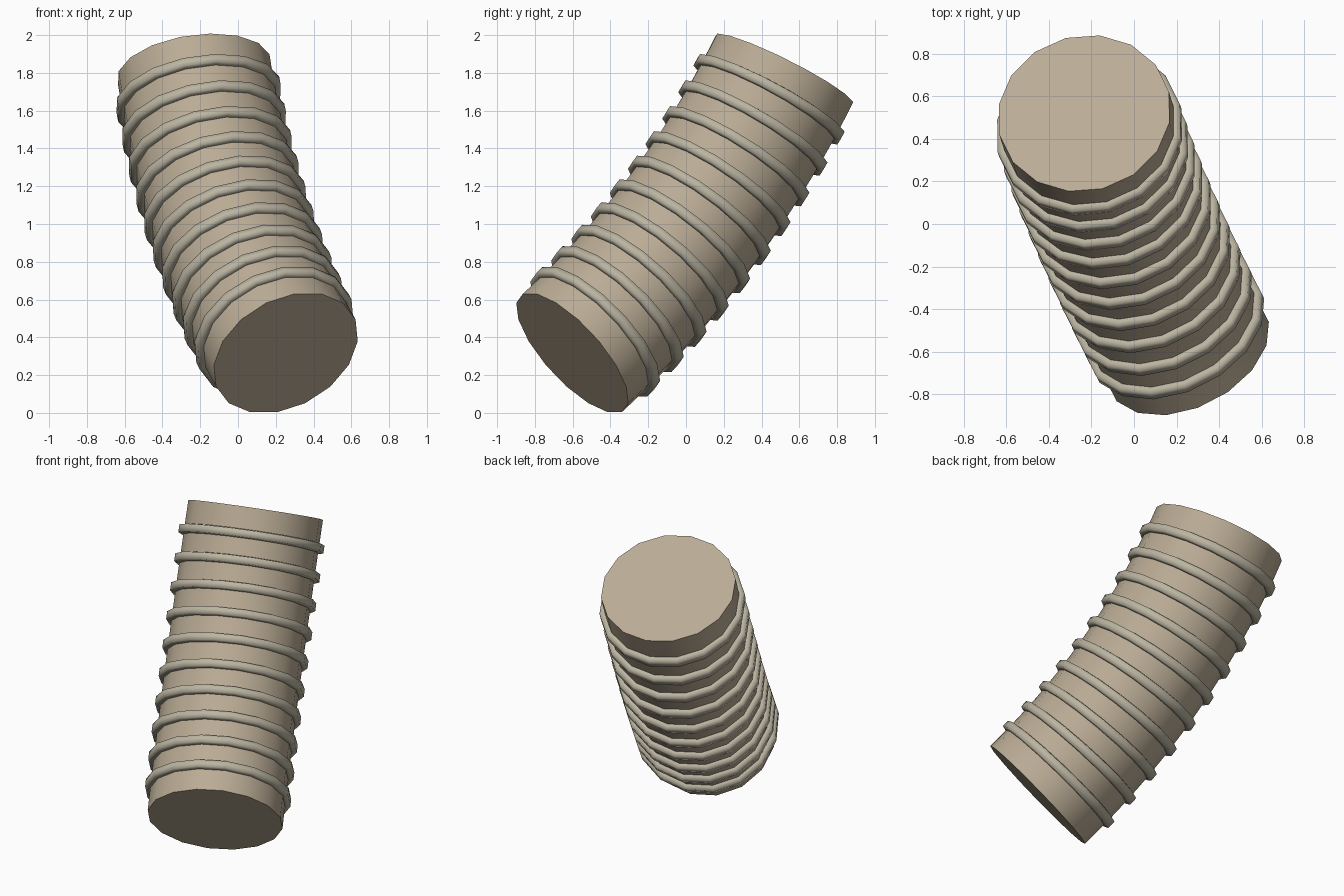
import bpy, bmesh, math
from mathutils import Vector, Matrix

if "Cube" in bpy.data.objects:
    bpy.data.objects.remove(bpy.data.objects["Cube"])

SIDES, RIBS = 16, 10
RADIUS = 0.411
START, END = Vector((0.253, -0.602, 0.317)), Vector((-0.234, 0.52, 1.818))
CHORD = END - START
T0 = Vector((-0.36, 0.69, 0.63)).normalized()      # path direction at the bottom
HALF = T0.angle(CHORD)
AXIS = T0.cross(CHORD).normalized()                # the arc bends about this axis
BEND = CHORD.length / (2 * math.sin(HALF))
LENGTH = BEND * 2 * HALF
CENTRE = START + AXIS.cross(T0) * BEND
U0 = T0.cross(Vector((0, 0, 1))).normalized()
V0 = U0.cross(T0)


def ring(bm, s, r):
    """Ring of vertices at distance s along the arc."""
    rot = Matrix.Rotation(s / BEND, 3, AXIS)
    c = CENTRE + rot @ (START - CENTRE)
    u, v = rot @ U0, rot @ V0
    out = []
    for k in range(SIDES):
        a = 2 * math.pi * (k + 0.5) / SIDES
        out.append(bm.verts.new(c + (u * math.cos(a) + v * math.sin(a)) * r))
    return out


def bridge(bm, a, b):
    for k in range(SIDES):
        j = (k + 1) % SIDES
        bm.faces.new((a[k], a[j], b[j], b[k]))


def material(name, color):
    m = bpy.data.materials.new(name)
    m.diffuse_color = (*color, 1)
    m.use_nodes = True
    m.node_tree.nodes["Principled BSDF"].inputs["Base Color"].default_value = m.diffuse_color
    return m


def finish(bm, name, angle, mat):
    bmesh.ops.recalc_face_normals(bm, faces=bm.faces)
    me = bpy.data.meshes.new(name)
    bm.to_mesh(me)
    bm.free()
    me.materials.append(mat)
    ob = bpy.data.objects.new(name, me)
    bpy.context.collection.objects.link(ob)
    bpy.ops.object.select_all(action='DESELECT')
    ob.select_set(True)
    bpy.context.view_layer.objects.active = ob
    bpy.ops.object.shade_smooth_by_angle(angle=math.radians(angle))


tan = material("tan", (0.49, 0.41, 0.30))
pale = material("pale_tan", (0.50, 0.46, 0.36))

# Bent tube with flat end caps
bm = bmesh.new()
n = 22
rings = [ring(bm, LENGTH * i / n, RADIUS) for i in range(n + 1)]
for a, b in zip(rings, rings[1:]):
    bridge(bm, a, b)
bm.faces.new(rings[0])
bm.faces.new(rings[-1])
finish(bm, "hose_body", 35, tan)

# Raised ribs with a flat-topped cross-section (along, outward)
PROFILE = [(-0.03, 0), (-0.024, 0.032), (0.024, 0.032), (0.03, 0), (0.02, -0.02), (-0.02, -0.02)]
for i in range(1, RIBS + 1):
    bm = bmesh.new()
    s = LENGTH * i / (RIBS + 1)
    rings = [ring(bm, s + p, RADIUS + q) for p, q in PROFILE]
    for m in range(6):
        bridge(bm, rings[m], rings[(m + 1) % 6])
    finish(bm, f"rib_{i}", 100, pale)
